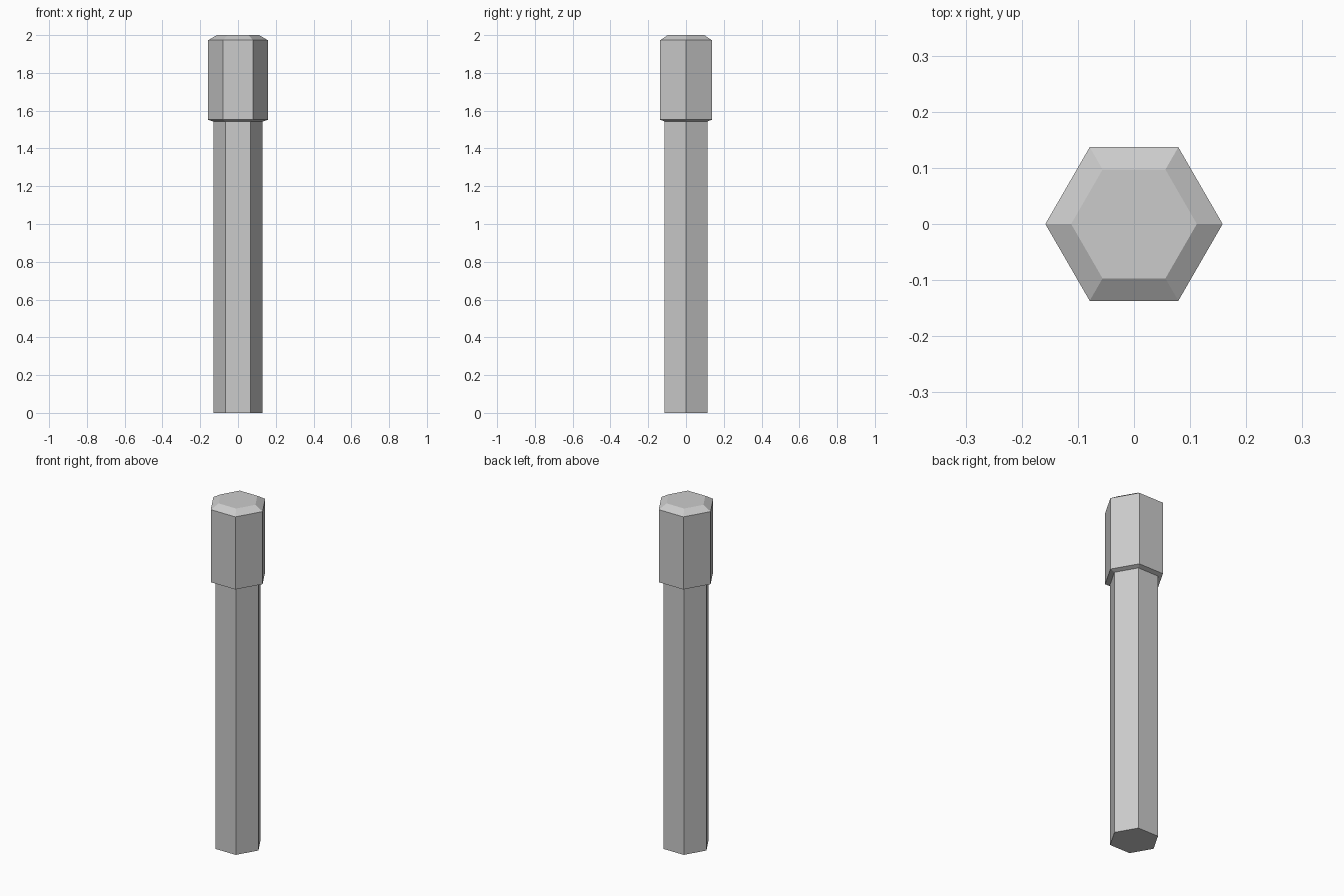
import bpy, bmesh, math

if "Cube" in bpy.data.objects:
    bpy.data.objects.remove(bpy.data.objects["Cube"])

SIDES = 6


def hex_lathe(name, profile):
    """Stack hexagonal rings of (radius, z), corners on the x axis, capped at both ends."""
    bm = bmesh.new()
    rings = []
    for r, z in profile:
        rings.append([bm.verts.new((r * math.cos(i * math.tau / SIDES),
                                    r * math.sin(i * math.tau / SIDES), z))
                      for i in range(SIDES)])
    for low, high in zip(rings, rings[1:]):
        for i in range(SIDES):
            j = (i + 1) % SIDES
            bm.faces.new((low[i], low[j], high[j], high[i]))
    bm.faces.new(rings[0][::-1])
    bm.faces.new(rings[-1])
    mesh = bpy.data.meshes.new(name)
    bm.to_mesh(mesh)
    bm.free()
    obj = bpy.data.objects.new(name, mesh)
    bpy.context.collection.objects.link(obj)
    return obj


# Hexagonal post: slim shaft, sloped ledge, wider head with a chamfered top
hex_lathe("post", [
    (0.131, 0.0),
    (0.131, 1.543),
    (0.158, 1.552),
    (0.158, 1.973),
    (0.112, 2.0),
])
